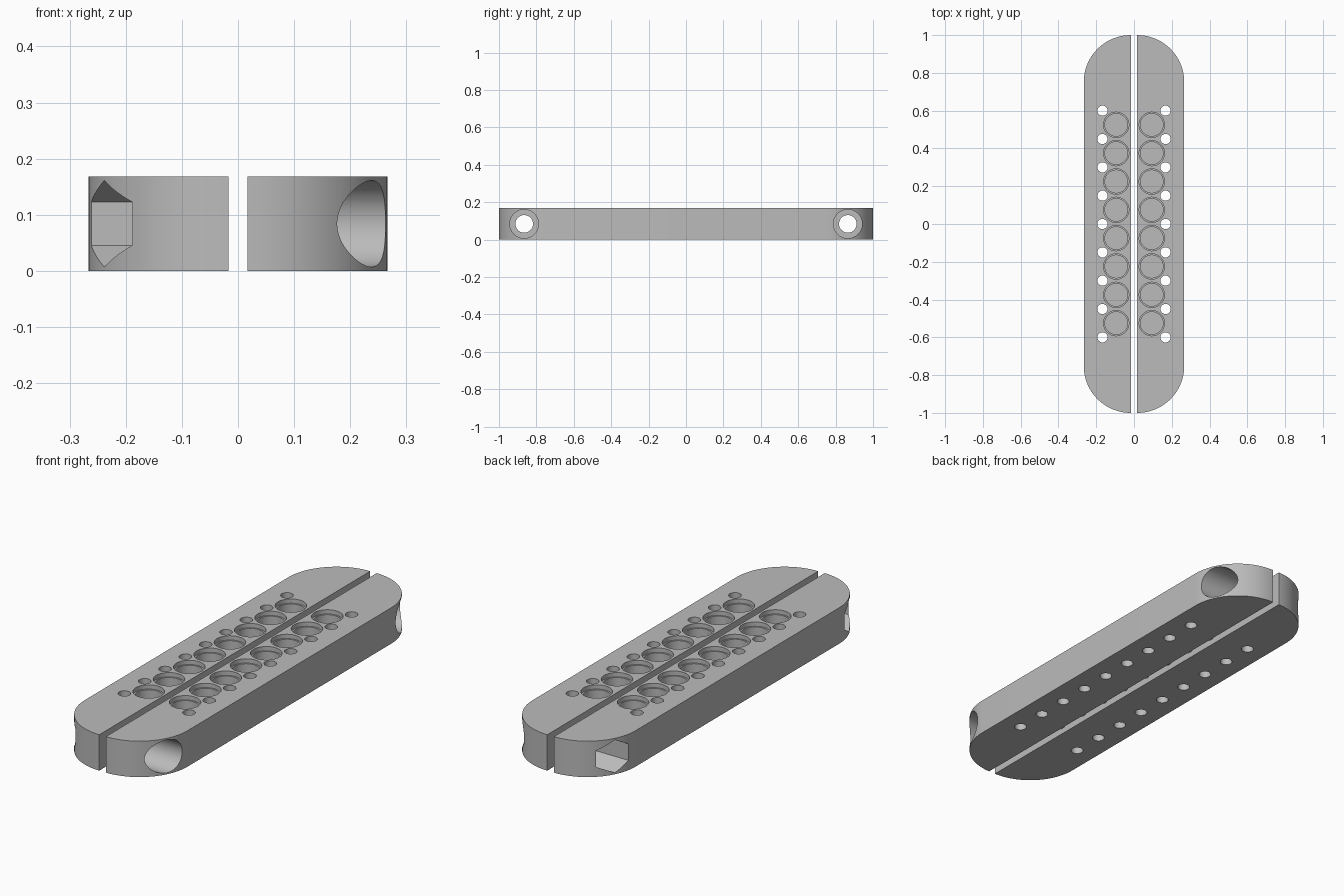
import bpy
import bmesh
import math
from mathutils import Matrix, Vector

cube = bpy.data.objects.get("Cube")
if cube:
    bpy.data.objects.remove(cube, do_unlink=True)

HEIGHT = 0.168
INNER, OUTER = 0.017, 0.266
RADIUS = OUTER - INNER
MID = HEIGHT / 2
PITCH = 0.15
BOLT_Y = 0.865

grey = bpy.data.materials.new("plain_grey")
grey.use_nodes = True
colour = (0.5, 0.5, 0.5, 1)
grey.diffuse_color = colour
grey.node_tree.nodes["Principled BSDF"].inputs["Base Color"].default_value = colour


def make_object(name, bm):
    bmesh.ops.recalc_face_normals(bm, faces=bm.faces[:])
    mesh = bpy.data.meshes.new(name)
    bm.to_mesh(mesh)
    bm.free()
    mesh.materials.append(grey)
    obj = bpy.data.objects.new(name, mesh)
    bpy.context.collection.objects.link(obj)
    return obj


def add_cylinder(bm, start, end, radius, sides=40):
    start, end = Vector(start), Vector(end)
    axis = end - start
    turn = Matrix.Rotation(math.pi / 2, 4, 'Y') if abs(axis.x) > 0 else Matrix()
    # A six-sided bore gets one corner pointing along y
    spin = Matrix.Rotation(math.pi / 2, 4, 'Z') if sides == 6 else Matrix()
    bmesh.ops.create_cone(bm, cap_ends=True, segments=sides, radius1=radius,
                          radius2=radius, depth=axis.length,
                          matrix=Matrix.Translation((start + end) / 2) @ turn @ spin)


def half_block(name, side):
    # Straight inner edge, quarter-round outer corners
    bm = bmesh.new()
    steps = 24
    outline = []
    for i in range(steps + 1):
        a = math.pi / 2 * i / steps
        outline.append((INNER + RADIUS * math.sin(a), 1 - RADIUS + RADIUS * math.cos(a)))
    outline += [(x, -y) for x, y in reversed(outline)]
    face = bm.faces.new([bm.verts.new((side * x, y, 0)) for x, y in outline])
    top = bmesh.ops.extrude_face_region(bm, geom=[face])["geom"]
    bmesh.ops.translate(bm, vec=(0, 0, HEIGHT),
                        verts=[v for v in top if isinstance(v, bmesh.types.BMVert)])
    return make_object(name, bm)


def build_half(name, side):
    block = half_block(name, side)
    groups = [bmesh.new() for _ in range(6)]
    sockets, rims, slots, pins, bolts, recesses = groups

    # Row of blind sockets with shallow rims and openings to the centre gap
    x = side * 0.094
    for i in range(8):
        y = (i - 3.5) * PITCH
        add_cylinder(sockets, (x, y, 0.024), (x, y, 0.3), 0.06)
        add_cylinder(rims, (x, y, HEIGHT - 0.02), (x, y, 0.3), 0.067)
        add_cylinder(slots, (0, y, 0.068), (x, y, 0.068), 0.041, 24)

    # Row of small through holes
    for i in range(9):
        y = (i - 4) * PITCH
        add_cylinder(pins, (side * 0.167, y, -0.1), (side * 0.167, y, 0.3), 0.027, 24)

    # Bolt holes: round recess on one half, hexagonal on the other
    for y in (-BOLT_Y, BOLT_Y):
        add_cylinder(bolts, (0, y, MID), (side * 0.4, y, MID), 0.047)
        sides = 48 if side > 0 else 6
        add_cylinder(recesses, (side * 0.075, y, MID), (side * 0.4, y, MID), 0.077, sides)

    cutters = []
    for bm in groups:
        cutter = make_object(name + "_cutter", bm)
        cutter.hide_render = True
        cutters.append(cutter)
        mod = block.modifiers.new("cut", 'BOOLEAN')
        mod.operation = 'DIFFERENCE'
        mod.solver = 'EXACT'
        mod.object = cutter

    # Bake the cuts and drop the cutters
    depsgraph = bpy.context.evaluated_depsgraph_get()
    mesh = bpy.data.meshes.new_from_object(block.evaluated_get(depsgraph))
    block.modifiers.clear()
    block.data = mesh
    mesh.materials.clear()
    mesh.materials.append(grey)
    for cutter in cutters:
        bpy.data.objects.remove(cutter, do_unlink=True)

    bpy.ops.object.select_all(action='DESELECT')
    block.select_set(True)
    bpy.context.view_layer.objects.active = block
    bpy.ops.object.shade_smooth_by_angle(angle=math.radians(30))


build_half("left_clamp_half", 1)
build_half("right_clamp_half", -1)
